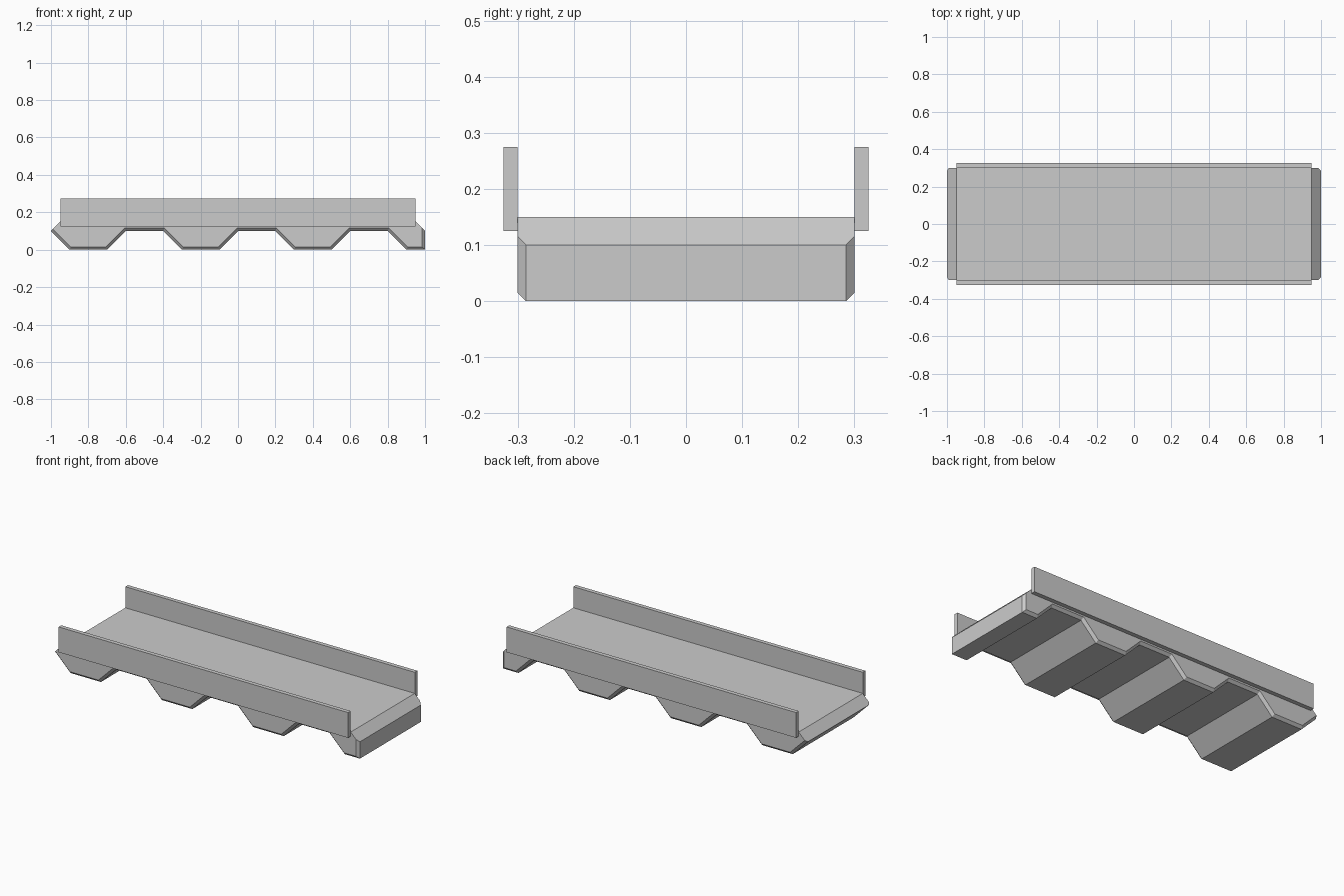
import bpy, bmesh
from mathutils import Vector

if "Cube" in bpy.data.objects:
    bpy.data.objects.remove(bpy.data.objects["Cube"])

HALF_W, CHAMFER = 0.30, 0.015


def make_object(name, bm):
    bmesh.ops.recalc_face_normals(bm, faces=bm.faces)
    mesh = bpy.data.meshes.new(name)
    bm.to_mesh(mesh)
    bm.free()
    obj = bpy.data.objects.new(name, mesh)
    bpy.context.collection.objects.link(obj)
    return obj


def inset_profile(points, offsets):
    """Move each edge of a counter-clockwise outline inward by its own offset."""
    n = len(points)
    lines = []
    for i in range(n):
        a, b = points[i], points[(i + 1) % n]
        d = (b - a).normalized()
        lines.append((a + Vector((-d.y, d.x)) * offsets[i], d))
    result = []
    for i in range(n):
        (p, d), (q, e) = lines[i - 1], lines[i]
        t = (q - p).cross(e) / d.cross(e)
        result.append(p + d * t)
    return result


# Deck outline (x, z): toothed underside, upright right end, sloped top lips
outline = [(-1.0, 0.1)]
for i in range(4):
    x = -0.9 + 0.6 * i
    outline += [(x, 0.0)]
    if i < 3:
        outline += [(x + 0.2, 0.0), (x + 0.3, 0.1), (x + 0.5, 0.1)]
outline += [(1.0, 0.0), (1.0, 0.1)]
under_edges = len(outline) - 1
outline += [(0.95, 0.15), (-0.95, 0.15)]
outline = [Vector(p) for p in outline]

# Underside edges are chamfered toward both sides; the top stays sharp
inset = inset_profile(outline, [CHAMFER] * under_edges + [0, 0, 0])

bm = bmesh.new()
sections = [(-HALF_W, inset), (-HALF_W + CHAMFER, outline),
            (HALF_W - CHAMFER, outline), (HALF_W, inset)]
rings = [[bm.verts.new((p.x, y, p.y)) for p in prof] for y, prof in sections]
n = len(outline)
for r, s in zip(rings, rings[1:]):
    for i in range(n):
        j = (i + 1) % n
        bm.faces.new((r[i], r[j], s[j], s[i]))
bm.faces.new(rings[0])
bm.faces.new(rings[-1])
# Merge the flat strips on top into single faces
bmesh.ops.dissolve_limit(bm, angle_limit=0.01, verts=bm.verts, edges=bm.edges)
make_object("toothed_deck", bm)

# Side rails
for name, side in (("front_rail", -1), ("back_rail", 1)):
    bm = bmesh.new()
    bmesh.ops.create_cube(bm, size=1)
    bmesh.ops.scale(bm, vec=(1.9, 0.025, 0.15), verts=bm.verts)
    bmesh.ops.translate(bm, vec=(0, side * (HALF_W + 0.0125), 0.2), verts=bm.verts)
    make_object(name, bm)
